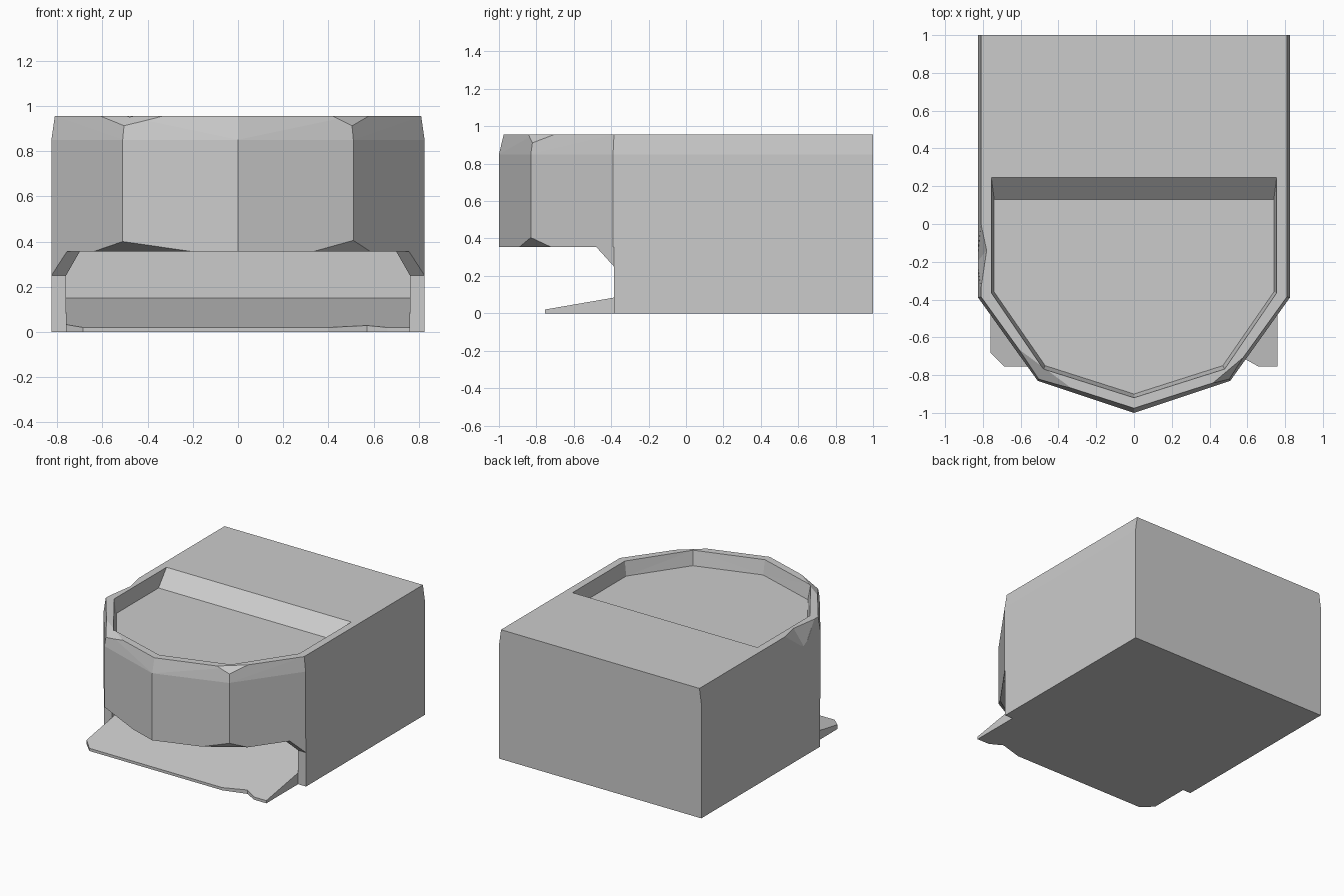
import bpy, bmesh, math
from mathutils import Vector

if "Cube" in bpy.data.objects:
    bpy.data.objects.remove(bpy.data.objects["Cube"], do_unlink=True)

grey = bpy.data.materials.new("plain_grey")
grey.use_nodes = True
GREY = (0.6, 0.6, 0.6, 1)
grey.diffuse_color = GREY
grey.node_tree.nodes["Principled BSDF"].inputs["Base Color"].default_value = GREY


def finish(name, bm):
    bmesh.ops.recalc_face_normals(bm, faces=bm.faces)
    mesh = bpy.data.meshes.new(name)
    bm.to_mesh(mesh)
    bm.free()
    mesh.materials.append(grey)
    obj = bpy.data.objects.new(name, mesh)
    bpy.context.collection.objects.link(obj)
    return obj


def hull(points):
    """Flat-faced convex solid around the points."""
    bm = bmesh.new()
    for p in points:
        bm.verts.new(p)
    result = bmesh.ops.convex_hull(bm, input=bm.verts)
    spare = {g for g in result["geom_interior"] + result["geom_unused"]
             if isinstance(g, bmesh.types.BMVert)}
    bmesh.ops.delete(bm, geom=list(spare), context="VERTS")
    bmesh.ops.dissolve_limit(bm, angle_limit=math.radians(0.5),
                             verts=bm.verts, edges=bm.edges)
    return bm


def box(x0, x1, y0, y1, z0, z1):
    return hull([(x, y, z) for x in (x0, x1) for y in (y0, y1) for z in (z0, z1)])


def ring(half, z):
    """Symmetric outline at one height from its right half."""
    return [(s * x, y, z) for x, y in half for s in (1, -1)]


def chip(bm, a, b, c):
    """Slice a corner off a convex solid along the plane through three points."""
    a, b, c = map(Vector, (a, b, c))
    normal = (b - a).cross(c - a).normalized()
    if normal.dot(a - Vector((0, 0, 0.65))) < 0:
        normal.negate()
    bmesh.ops.bisect_plane(bm, geom=bm.verts[:] + bm.edges[:] + bm.faces[:],
                           plane_co=a, plane_no=normal, clear_outer=True)
    bmesh.ops.holes_fill(bm, edges=[e for e in bm.edges if e.is_boundary], sides=0)


def carve(obj, cutter):
    cutter.hide_render = True
    cutter.hide_viewport = True
    cutter.display_type = "WIRE"
    mod = obj.modifiers.new(cutter.name, "BOOLEAN")
    mod.operation = "DIFFERENCE"
    mod.solver = "EXACT"
    mod.object = cutter


TOP, FLOOR, SOFFIT = 0.955, 0.85, 0.355

# Upper body with a pointed front and slightly tapered rim
outer = [(0.825, 1), (0.825, -0.39), (0.51, -0.83), (0, -1)]
rim = [(0.81, 1), (0.81, -0.385), (0.5, -0.815), (0, -0.975)]
bm = hull(ring(outer, SOFFIT) + ring(outer, FLOOR) + ring(rim, TOP))

# Broken corners, above and below
chip(bm, (0.42, -0.84, TOP), (0.58, -0.705, TOP), (0.51, -0.83, 0.90))
chip(bm, (-0.33, -0.87, TOP), (-0.61, -0.663, TOP), (-0.51, -0.83, 0.905))
chip(bm, (0.33, -0.89, SOFFIT), (0.585, -0.724, SOFFIT), (0.51, -0.83, 0.405))
chip(bm, (-0.2, -0.933, SOFFIT), (-0.64, -0.648, SOFFIT), (-0.51, -0.83, 0.40))
body = finish("upper_body", bm)

# Sunken tray in the top, sloped at the back
floor = [(0.74, 0.13), (0.74, -0.36), (0.47, -0.75), (0, -0.9)]
mouth = [(0.755, 0.245), (0.755, -0.365), (0.48, -0.768), (0, -0.92)]
carve(body, finish("tray_cutter", hull(
    ring(floor, FLOOR) + ring(mouth, TOP) + ring(mouth, 1.05))))

# Small nick in the right edge
carve(body, finish("nick_cutter", hull([
    (-0.81, 0, TOP), (-0.78, -0.14, TOP), (-0.81, -0.34, TOP),
    (-0.9, 0, 1.0), (-0.9, -0.34, 1.0), (-0.78, -0.14, 1.0),
    (-0.83, -0.2, 0.8), (-0.9, -0.2, 0.8)])))

# Base behind the opening, with side walls and brackets
finish("base_block", box(-0.825, 0.825, 0, 1, 0, SOFFIT))
for side, s in (("left", 1), ("right", -1)):
    finish(side + "_side_wall", box(s * 0.76, s * 0.825, -0.385, 0, 0, SOFFIT))
    finish(side + "_bracket", hull([
        (s * x, y, z) for x, y, z in (
            (0.825, -0.385, 0.25), (0.76, -0.385, 0.25),
            (0.757, -0.48, SOFFIT), (0.70, -0.48, SOFFIT),
            (0.825, -0.385, SOFFIT), (0.76, -0.3, 0.25), (0.76, -0.3, SOFFIT))]))

# Sloping lip with worn front corners
bm = bmesh.new()
lip = [(-0.76, 0), (-0.76, -0.68), (-0.685, -0.755), (0.4, -0.755),
       (0.57, -0.705), (0.66, -0.755), (0.76, -0.755), (0.76, 0)]
face = bm.faces.new([bm.verts.new((x, y, 0)) for x, y in lip])
for g in bmesh.ops.extrude_face_region(bm, geom=[face])["geom"]:
    if isinstance(g, bmesh.types.BMVert):
        g.co.z = 0.02 + 0.173 * (g.co.y + 0.755)
finish("front_lip", bm)
